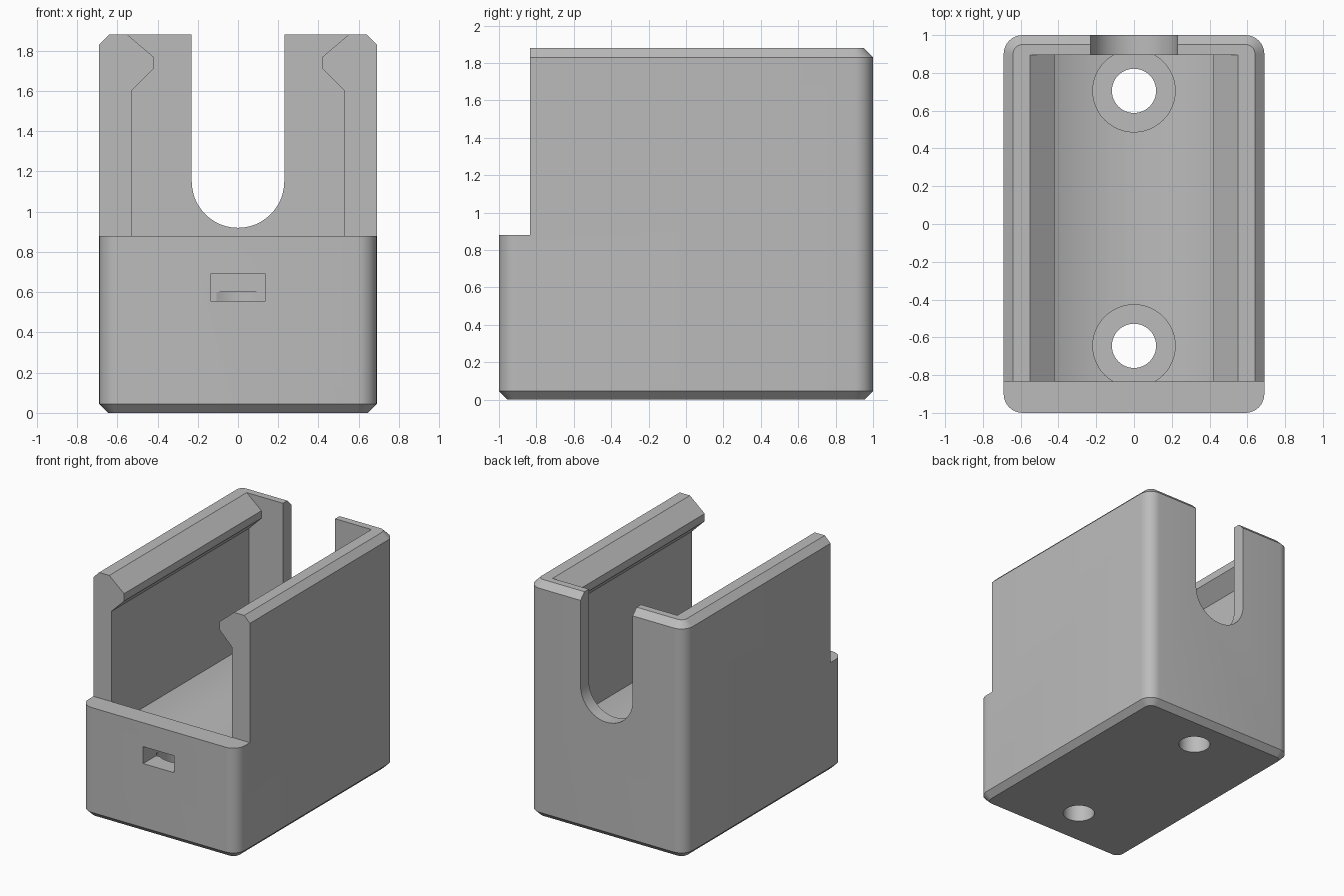
import bpy, bmesh
from math import sin, cos, pi, asin, sqrt

if "Cube" in bpy.data.objects:
    bpy.data.objects.remove(bpy.data.objects["Cube"], do_unlink=True)

HALF_X, HALF_Y, HEIGHT = 0.69, 1.0, 1.88
FRONT, BACK = -0.835, 0.895      # inner faces of the end walls
STEP = 0.88                      # top of the low front wall
SLOT_R, SLOT_Z = 0.23, 1.15      # rear slot

grey = bpy.data.materials.new("plain grey")
grey.use_nodes = True
grey.diffuse_color = (0.5, 0.5, 0.5, 1)
grey.node_tree.nodes["Principled BSDF"].inputs["Base Color"].default_value = (0.5, 0.5, 0.5, 1)


def loft(name, rings):
    """Closed solid through rings that have the same number of points."""
    bm = bmesh.new()
    loops = [[bm.verts.new(p) for p in ring] for ring in rings]
    n = len(loops[0])
    for a, b in zip(loops, loops[1:]):
        for i in range(n):
            j = (i + 1) % n
            bm.faces.new((a[i], a[j], b[j], b[i]))
    bm.faces.new(loops[0])
    bm.faces.new(loops[-1])
    bmesh.ops.recalc_face_normals(bm, faces=bm.faces)
    mesh = bpy.data.meshes.new(name)
    bm.to_mesh(mesh)
    bm.free()
    mesh.materials.append(grey)
    obj = bpy.data.objects.new(name, mesh)
    bpy.context.collection.objects.link(obj)
    return obj


def rounded_ring(inset, z, radius=0.1, steps=8):
    pts = []
    r = radius - inset
    for k, (sx, sy) in enumerate([(1, 1), (-1, 1), (-1, -1), (1, -1)]):
        for i in range(steps + 1):
            a = (k + i / steps) * pi / 2
            pts.append((sx * (HALF_X - radius) + r * cos(a),
                        sy * (HALF_Y - radius) + r * sin(a), z))
    return pts


def along_y(name, profile, y0, y1):
    return loft(name, [[(x, y, z) for x, z in profile] for y in (y0, y1)])


def rect(x, z0, z1):
    return [(-x, z0), (x, z0), (x, z1), (-x, z1)]


def drill(name, y, radius, z0, z1, n=48):
    ring = [(radius * cos(2 * pi * i / n), y + radius * sin(2 * pi * i / n)) for i in range(n)]
    return loft(name, [[(px, py, z) for px, py in ring] for z in (z0, z1)])


# Outer block with rounded corners and bevelled rims
body = loft("holder_body", [rounded_ring(0.045, 0), rounded_ring(0, 0.045),
                            rounded_ring(0, HEIGHT - 0.05), rounded_ring(0.05, HEIGHT)])

# Cavity: trough floor, straight walls and overhanging snap rails
wall, low, sag = 0.53, 0.5, 0.18
R = (wall ** 2 + sag ** 2) / (2 * sag)
span = asin(wall / R)
floor = [(R * sin(a), low + R - R * cos(a))
         for a in (span * (i / 12 - 1) for i in range(25))]
rail = [(wall, 1.6), (0.42, 1.71), (0.42, 1.77), (0.55, HEIGHT), (0.609, 1.93)]
cavity = floor + rail + [(-x, z) for x, z in reversed(rail)]

# Rear slot with a half-round bottom
slot = [(SLOT_R * cos(a), SLOT_Z + SLOT_R * sin(a)) for a in (pi + pi * i / 24 for i in range(25))]
slot += [(SLOT_R, 2), (-SLOT_R, 2)]

cutters = [
    along_y("front_step_cutter", rect(1, STEP, 2.1), -1.2, FRONT),
    along_y("cavity_cutter", cavity, FRONT, BACK),
    along_y("rear_slot_cutter", slot, 0.8, 1.2),
    along_y("front_window_cutter", rect(0.136, 0.555, 0.69), -1.2, -0.75),
]
# Screw holes with counterbores
for side, y in (("front", -0.645), ("rear", 0.705)):
    cutters.append(drill(side + "_counterbore_cutter", y, 0.218, 0.3, 0.6))
    cutters.append(drill(side + "_screw_hole_cutter", y, 0.117, -0.1, 0.4))

bpy.context.view_layer.objects.active = body
for cutter in cutters:
    mod = body.modifiers.new(cutter.name, 'BOOLEAN')
    mod.operation = 'DIFFERENCE'
    mod.solver = 'EXACT'
    mod.object = cutter
    bpy.ops.object.modifier_apply(modifier=mod.name)
for cutter in cutters:
    bpy.data.objects.remove(cutter, do_unlink=True)

# Smooth the rounded surfaces and keep the edges crisp
bpy.ops.object.select_all(action='DESELECT')
body.select_set(True)
bpy.ops.object.shade_smooth_by_angle(angle=pi / 7)
